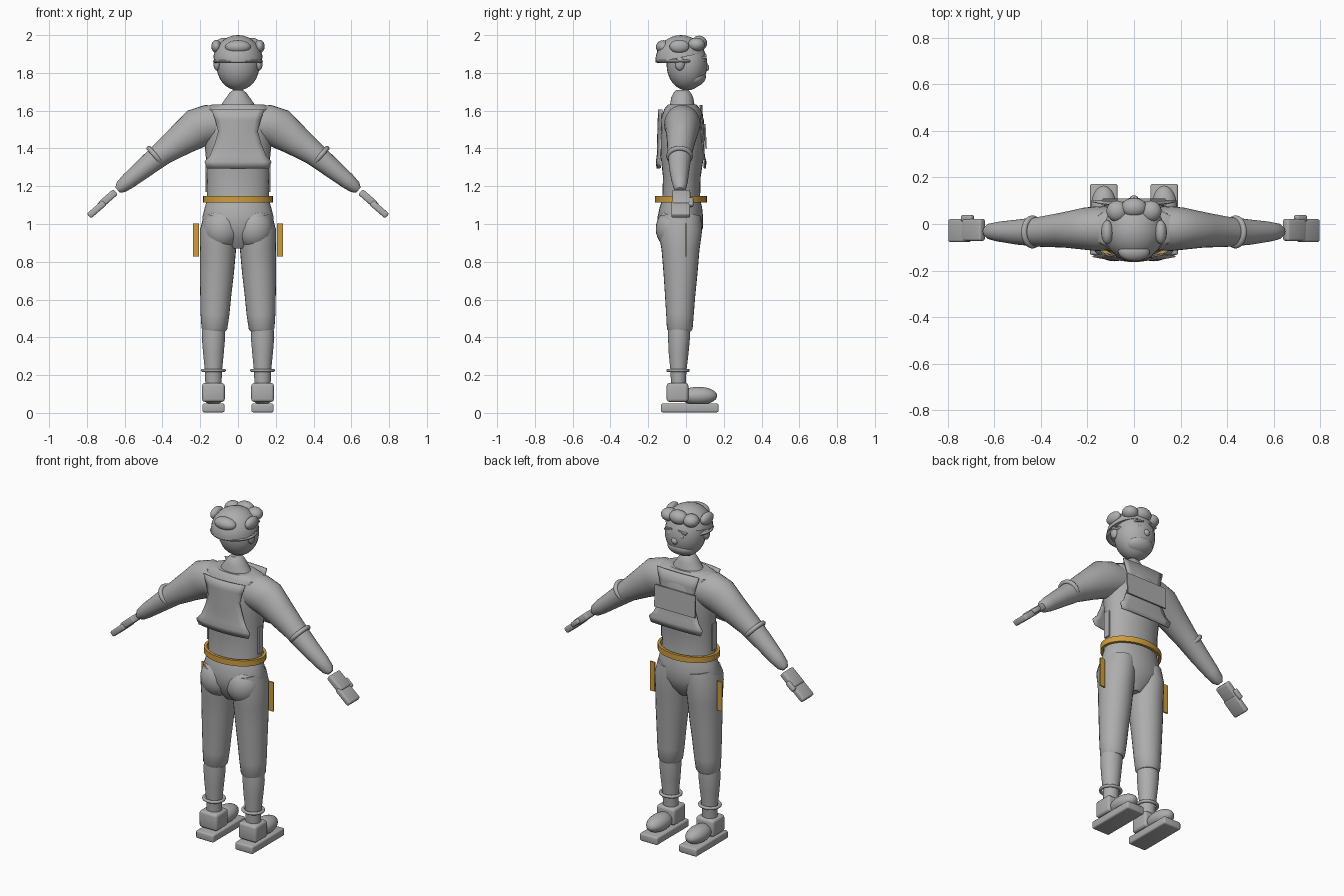
import bpy, bmesh, math
from mathutils import Vector, Matrix

if "Cube" in bpy.data.objects:
    bpy.data.objects.remove(bpy.data.objects["Cube"])


def material(name, rgb):
    m = bpy.data.materials.new(name)
    m.diffuse_color = (*rgb, 1)
    m.use_nodes = True
    m.node_tree.nodes["Principled BSDF"].inputs["Base Color"].default_value = m.diffuse_color
    return m


GREY = material("plain_grey", (0.42, 0.42, 0.42))
GOLD = material("belt_gold", (0.62, 0.34, 0.05))


def finish(bm, name, mat=GREY, smooth=True):
    bmesh.ops.recalc_face_normals(bm, faces=bm.faces)
    me = bpy.data.meshes.new(name)
    bm.to_mesh(me)
    bm.free()
    me.materials.append(mat)
    ob = bpy.data.objects.new(name, me)
    bpy.context.collection.objects.link(ob)
    if smooth:
        bpy.ops.object.select_all(action='DESELECT')
        ob.select_set(True)
        bpy.context.view_layer.objects.active = ob
        bpy.ops.object.shade_smooth_by_angle(angle=math.radians(40))
    return ob


def loft(name, stations, n=28, mat=GREY):
    """Capped tube through (x, y, z, radius_u, radius_y) stations in an xz path."""
    bm = bmesh.new()
    pts = [Vector(s[:3]) for s in stations]
    rings = []
    for i, (p, s) in enumerate(zip(pts, stations)):
        t = pts[min(i + 1, len(pts) - 1)] - pts[max(i - 1, 0)]
        t.y = 0
        u = Vector((0, 1, 0)).cross(t.normalized())
        rings.append([bm.verts.new(p + u * s[3] * math.cos(a) + Vector((0, s[4] * math.sin(a), 0)))
                      for a in (k * math.tau / n for k in range(n))])
    for a, b in zip(rings, rings[1:]):
        for k in range(n):
            bm.faces.new((a[k], a[(k + 1) % n], b[(k + 1) % n], b[k]))
    bm.faces.new(rings[0])
    bm.faces.new(rings[-1])
    return finish(bm, name, mat)


def ball(name, c, r, cut=None, rot=0):
    bm = bmesh.new()
    bmesh.ops.create_uvsphere(bm, u_segments=28, v_segments=16, radius=1)
    bm.transform(Matrix.Translation(c) @ Matrix.Rotation(rot, 4, 'X') @ Matrix.Diagonal((*r, 1)))
    if cut:
        bmesh.ops.bisect_plane(bm, geom=bm.verts[:] + bm.edges[:] + bm.faces[:],
                               plane_co=cut[0], plane_no=cut[1], clear_inner=True)
        bmesh.ops.holes_fill(bm, edges=[e for e in bm.edges if e.is_boundary])
    return finish(bm, name)


def box(name, c, size, rot=0, axis='Y', bevel=0.0, mat=GREY):
    bm = bmesh.new()
    bmesh.ops.create_cube(bm, size=1)
    bm.transform(Matrix.Translation(c) @ Matrix.Rotation(rot, 4, axis) @ Matrix.Diagonal((*size, 1)))
    if bevel:
        bmesh.ops.bevel(bm, geom=bm.edges[:], offset=bevel, segments=3, profile=0.5, affect='EDGES')
    return finish(bm, name, mat, bevel > 0)


def ring(name, c, rx, ry, tube, height, rot=0, mat=GREY, n=40, m=10, square=False):
    """Closed elliptical band with a round or square section."""
    bm = bmesh.new()
    M = Matrix.Translation(c) @ Matrix.Rotation(rot, 4, 'Y')
    sec = [(-1, -1), (1, -1), (1, 1), (-1, 1)] if square else \
        [(math.cos(k * math.tau / m), math.sin(k * math.tau / m)) for k in range(m)]
    loops = []
    for i in range(n):
        a = i * math.tau / n
        loops.append([bm.verts.new(M @ Vector(((rx + p * tube) * math.cos(a),
                                               (ry + p * tube) * math.sin(a), q * height)))
                      for p, q in sec])
    for i in range(n):
        a, b = loops[i], loops[(i + 1) % n]
        for k in range(len(sec)):
            j = (k + 1) % len(sec)
            bm.faces.new((a[k], b[k], b[j], a[j]))
    return finish(bm, name, mat)


def panel(name, rows, bulge):
    """Thin vest sheet from (z, half_width, y) rows, bowed by bulge at the middle."""
    bm = bmesh.new()
    cols = [k / 4 for k in range(-4, 5)]
    grid = [[bm.verts.new((w * s, y + bulge * (1 - s * s), z)) for s in cols] for z, w, y in rows]
    for a, b in zip(grid, grid[1:]):
        for k in range(len(cols) - 1):
            bm.faces.new((a[k], a[k + 1], b[k + 1], b[k]))
    ob = finish(bm, name)
    ob.modifiers.new("thickness", 'SOLIDIFY').thickness = 0.006


# Torso, neck and hips
loft("torso", [(0, -.025, 1.06, .165, .11), (0, -.025, 1.15, .163, .1), (0, -.022, 1.25, .165, .1),
               (0, -.02, 1.35, .17, .113), (0, -.02, 1.45, .18, .12), (0, -.02, 1.55, .19, .115),
               (0, -.02, 1.61, .19, .095), (0, -.02, 1.632, .14, .075)])
loft("neck", [(0, -.02, 1.60, .11, .075), (0, -.02, 1.63, .09, .065), (0, -.02, 1.67, .062, .058),
              (0, -.02, 1.695, .045, .045), (0, -.02, 1.71, .025, .03)])
loft("hips", [(0, -.03, .87, .05, .06), (0, -.03, .92, .14, .095), (0, -.03, .98, .185, .12),
              (0, -.03, 1.04, .188, .12), (0, -.027, 1.09, .175, .112), (0, -.025, 1.13, .165, .1)])

# Belt
ring("belt", (0, -.027, 1.132), .176, .129, .008, .017, mat=GOLD, square=True)

# Vest sheets and chest plate
panel("vest_back", [(1.605, .14, -.13), (1.55, .12, -.132), (1.49, .105, -.134), (1.42, .125, -.135),
                    (1.36, .15, -.137), (1.33, .178, -.142), (1.295, .165, -.138)], -.018)
panel("vest_front", [(1.63, .14, .078), (1.56, .12, .082), (1.49, .105, .085), (1.42, .125, .088),
                     (1.36, .15, .092), (1.33, .178, .1), (1.295, .165, .098)], .008)
box("chest_plate", (0, .103, 1.465), (.27, .008, .13), rot=math.radians(3), axis='X')

# Head and hair
ball("head", (0, .005, 1.845), (.115, .108, .138))
ball("hair_cap", (0, -.027, 1.865), (.132, .135, .135), cut=((0, -.16, 1.855), (0, -.2, 1)))
ring("hair_rim", (0, -.04, 1.862), .118, .108, .014, .01)
ball("hair_back", (0, -.118, 1.937), (.068, .042, .036))
ball("hair_front", (0, .07, 1.957), (.055, .042, .04))
ball("beard", (0, .045, 1.77), (.082, .062, .045), rot=.35)
ball("nose", (0, .105, 1.828), (.02, .018, .02))

for side, s in (("left", -1), ("right", 1)):
    # Face and hair tufts
    ball(f"{side}_front_tuft", (s * .073, .055, 1.95), (.045, .045, .036))
    ball(f"{side}_side_tuft", (s * .115, -.035, 1.94), (.026, .052, .035))
    ball(f"{side}_ear", (s * .112, -.033, 1.85), (.018, .026, .037))
    box(f"{side}_eyebrow", (s * .045, .096, 1.888), (.05, .025, .009), rot=s * .25)
    ball(f"{side}_eye", (s * .04, .098, 1.86), (.013, .008, .011))

    # Arm, cuff ring and hand
    loft(f"{side}_arm", [(s * .06, -.02, 1.53, .09, .09), (s * .16, -.02, 1.527, .104, .096),
                         (s * .215, -.02, 1.508, .106, .09), (s * .3, -.025, 1.447, .085, .076),
                         (s * .4, -.033, 1.375, .064, .065), (s * .5, -.035, 1.293, .052, .054),
                         (s * .58, -.033, 1.228, .043, .043), (s * .62, -.032, 1.195, .034, .034),
                         (s * .638, -.032, 1.18, .018, .018)])
    tilt = s * math.radians(41)
    ring(f"{side}_sleeve_ring", (s * .436, -.034, 1.36), .054, .058, .013, .013, rot=s * math.radians(131))
    box(f"{side}_palm", (s * .688, -.025, 1.136), (.105, .095, .038), rot=tilt, bevel=.01)
    box(f"{side}_fingers", (s * .748, -.028, 1.078), (.11, .1, .034), rot=tilt, bevel=.01)
    box(f"{side}_thumb", (s * .715, .024, 1.115), (.06, .03, .028), rot=tilt, bevel=.009)

    # Side strap and holster plate
    box(f"{side}_side_strap", (s * .168, -.027, 1.25), (.008, .04, .16))
    box(f"{side}_holster", (s * .223, -.002, .915), (.032, .008, .175), mat=GOLD)

    # Trouser leg, shin and ankle ring
    loft(f"{side}_trouser", [(s * .125, -.033, .43, .058, .058), (s * .125, -.033, .445, .068, .068),
                             (s * .122, -.032, .52, .076, .073), (s * .118, -.031, .62, .082, .08),
                             (s * .112, -.029, .74, .09, .09), (s * .106, -.029, .86, .095, .1),
                             (s * .102, -.03, .96, .1, .115), (s * .09, -.03, 1.04, .09, .11)])
    ball(f"{side}_buttock", (s * .085, -.065, .975), (.1, .095, .11))
    loft(f"{side}_shin", [(s * .13, -.04, .12, .042, .038), (s * .13, -.04, .22, .045, .042),
                          (s * .13, -.039, .32, .055, .053), (s * .13, -.037, .4, .062, .058),
                          (s * .128, -.036, .45, .06, .058)])
    ring(f"{side}_ankle_ring", (s * .13, -.042, .225), .057, .053, .009, .009)

    # Shoe
    box(f"{side}_sole", (s * .13, .02, .026), (.118, .305, .046), bevel=.009)
    box(f"{side}_shoe_heel", (s * .13, -.045, .108), (.12, .115, .1), bevel=.015)
    ball(f"{side}_shoe_toe", (s * .13, .065, .09), (.056, .1, .048))
